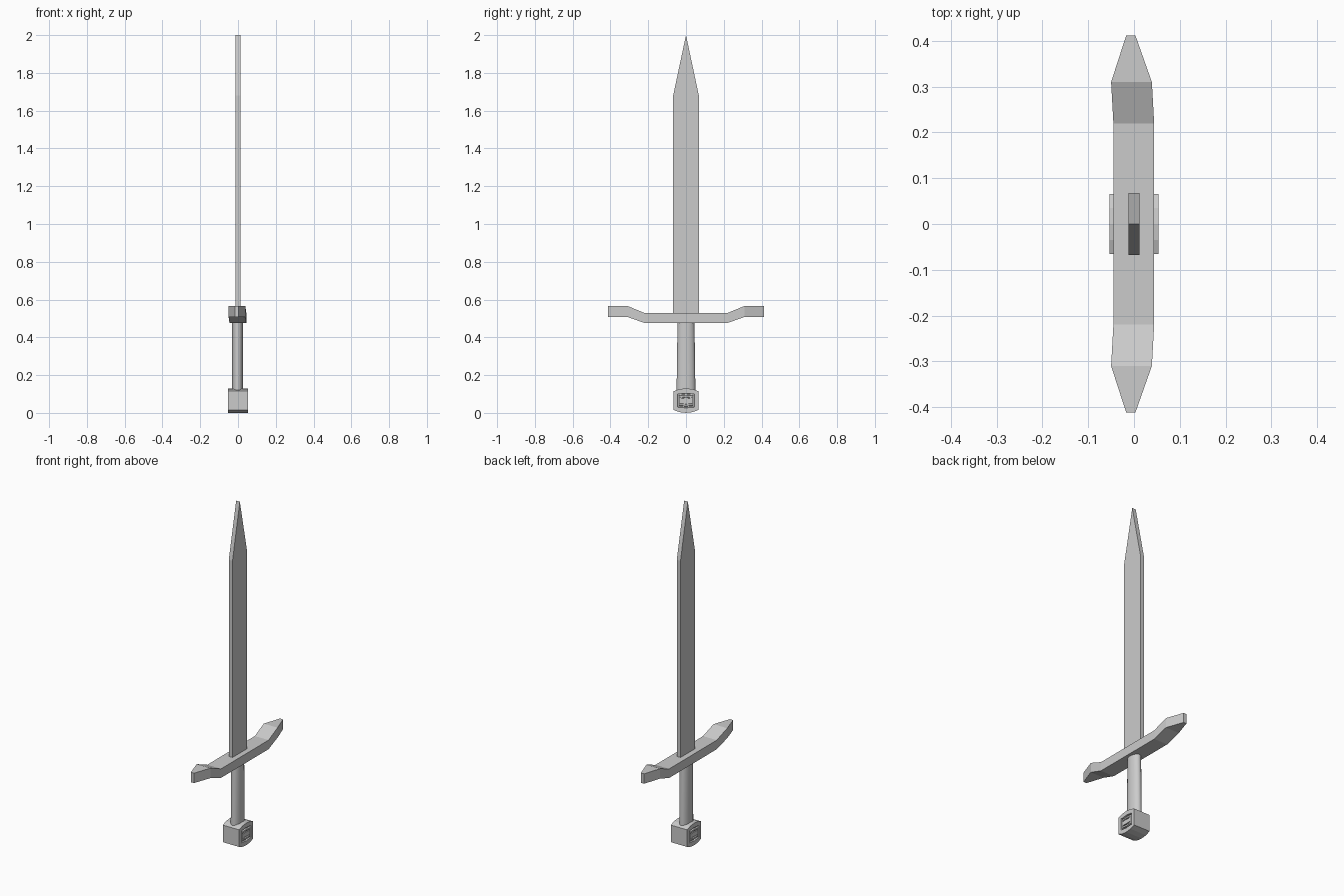
import bpy, bmesh, math

if "Cube" in bpy.data.objects:
    bpy.data.objects.remove(bpy.data.objects["Cube"])


def make_object(name, bm):
    bmesh.ops.recalc_face_normals(bm, faces=bm.faces)
    mesh = bpy.data.meshes.new(name)
    bm.to_mesh(mesh)
    bm.free()
    obj = bpy.data.objects.new(name, mesh)
    bpy.context.collection.objects.link(obj)
    return obj


def loft(bm, rings):
    """Join equal-length rings of points and cap both ends."""
    loops = [[bm.verts.new(p) for p in ring] for ring in rings]
    for a, b in zip(loops, loops[1:]):
        for i in range(len(a)):
            j = (i + 1) % len(a)
            bm.faces.new((a[i], a[j], b[j], b[i]))
    return bm.faces.new(loops[0][::-1]), bm.faces.new(loops[-1])


# Blade: flat pointed plate
bm = bmesh.new()
outline = [(-0.068, 0.50), (0.068, 0.50), (0.068, 1.68), (0, 2.0), (-0.068, 1.68)]
loft(bm, [[(x, y, z) for y, z in outline] for x in (-0.012, 0.012)])
make_object("blade", bm)

# Crossguard: bent bar with tapering ends (y, x min, x max, z min, z max)
half = [(0.22, -0.045, 0.044, 0.476, 0.529),
        (0.31, -0.050, 0.039, 0.508, 0.566),
        (0.412, -0.017, 0.003, 0.508, 0.566)]
stations = [(-s[0], *s[1:]) for s in reversed(half)] + half
bm = bmesh.new()
loft(bm, [[(x0, y, z0), (x1, y, z0), (x1, y, z1), (x0, y, z1)]
          for y, x0, x1, z0, z1 in stations])
make_object("crossguard", bm)

# Grip: oval handle, slightly wider toward the pommel
bm = bmesh.new()
rings = []
for z, ry in ((0.10, 0.050), (0.34, 0.047), (0.49, 0.044)):
    angles = [math.tau * i / 20 for i in range(20)]
    rings.append([(-0.002 + 0.029 * math.cos(a), ry * math.sin(a), z) for a in angles])
loft(bm, rings)
grip = make_object("grip", bm)
bpy.context.view_layer.objects.active = grip
grip.select_set(True)
bpy.ops.object.shade_smooth_by_angle(angle=math.radians(35))

# Pommel: block with arched top and bottom, and stepped square rings on both faces
quarter = [(0.065, 0.050), (0.035, 0.061), (0.0, 0.065)]
top = quarter + [(-y, z) for y, z in quarter[1::-1]]
profile = top + [(-y, -z) for y, z in top]
bm = bmesh.new()
caps = loft(bm, [[(x, y, z + 0.065) for y, z in profile] for x in (-0.053, 0.053)])
bmesh.ops.recalc_face_normals(bm, faces=bm.faces)
for cap in caps:
    for thickness, depth in ((0.026, 0), (0.002, -0.008), (0.006, 0), (0.002, 0.008),
                             (0.009, 0), (0.002, -0.006), (0.004, 0), (0.001, 0.006)):
        bmesh.ops.inset_region(bm, faces=[cap], thickness=thickness, depth=depth,
                               use_even_offset=False)
make_object("pommel", bm)
